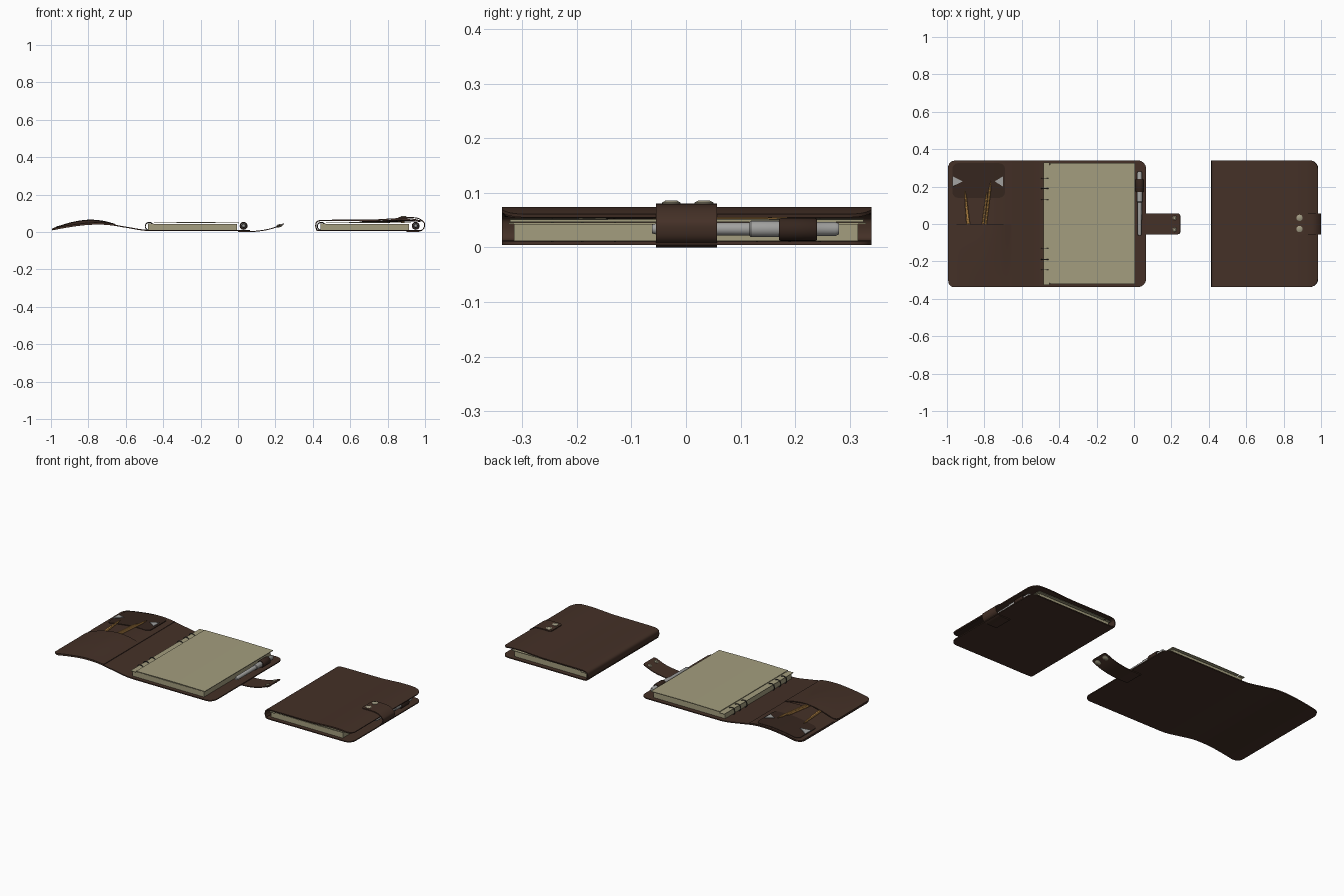
import bpy, bmesh, math
from mathutils import Vector

cube = bpy.data.objects.get("Cube")
if cube:
    bpy.data.objects.remove(cube, do_unlink=True)


def material(name, rgb):
    m = bpy.data.materials.new(name)
    m.use_nodes = True
    m.diffuse_color = (*rgb, 1)
    m.node_tree.nodes["Principled BSDF"].inputs["Base Color"].default_value = (*rgb, 1)
    return m


LEATHER = material("brown leather", (0.058, 0.030, 0.020))
DARK = material("dark leather", (0.036, 0.019, 0.013))
PAPER = material("cream paper", (0.37, 0.34, 0.21))
METAL = material("grey metal", (0.36, 0.36, 0.35))
RING = material("dark metal", (0.05, 0.045, 0.04))
SNAP = material("brass snap", (0.36, 0.33, 0.23))
WOOD = material("pencil yellow", (0.45, 0.23, 0.06))


def finish(name, bm, mat, thick=0):
    bmesh.ops.recalc_face_normals(bm, faces=bm.faces)
    mesh = bpy.data.meshes.new(name)
    bm.to_mesh(mesh)
    bm.free()
    mesh.materials.append(mat)
    ob = bpy.data.objects.new(name, mesh)
    bpy.context.collection.objects.link(ob)
    bpy.ops.object.select_all(action='DESELECT')
    ob.select_set(True)
    bpy.context.view_layer.objects.active = ob
    if thick:
        mod = ob.modifiers.new("thickness", 'SOLIDIFY')
        mod.thickness = thick
        mod.offset = 0
        bpy.ops.object.modifier_apply(modifier=mod.name)
    bpy.ops.object.shade_smooth_by_angle(angle=math.radians(35))
    return ob


def smooth_path(pts, n=10):
    """Catmull-Rom curve through (x, z) points."""
    p = [Vector(q) for q in pts]
    p = [2 * p[0] - p[1]] + p + [2 * p[-1] - p[-2]]
    out = []
    for a, b, c, d in zip(p, p[1:], p[2:], p[3:]):
        for i in range(n):
            t = i / n
            out.append(0.5 * (2 * b + (c - a) * t + (2 * a - 5 * b + 4 * c - d) * t * t
                              + (3 * b - a - 3 * c + d) * t ** 3))
    return out + [p[-2]]


def sheet(name, pts, y0, y1, thick, mat, r0=0, r1=0, lift=None, cols=10):
    """Sheet swept across y along a curved (x, z) path, with rounded end corners."""
    path = smooth_path(pts)
    s = [0]
    for a, b in zip(path, path[1:]):
        s.append(s[-1] + (b - a).length)
    total = s[-1]
    stops = set(s)
    for k in range(7):
        f = 1 - math.cos(k * math.pi / 12)
        stops |= {r0 * f, total - r1 * f}
    rows, last = [], -1
    bm = bmesh.new()
    for d in sorted(stops):
        if d - last < 0.0004:
            continue
        last = d
        i = min(max(j for j in range(len(s)) if s[j] <= d), len(s) - 2)
        x, z = path[i].lerp(path[i + 1], (d - s[i]) / (s[i + 1] - s[i]))
        inset = 0
        for r, e in ((r0, d), (r1, total - d)):
            if r and e < r:
                inset = r - math.sqrt(max(0, r * r - (r - e) ** 2))
        row = []
        for j in range(cols + 1):
            v = j / cols
            y = y0 + inset + (y1 - y0 - 2 * inset) * v
            row.append(bm.verts.new((x, y, z + (lift(d / total, v) if lift else 0))))
        rows.append(row)
    for a, b in zip(rows, rows[1:]):
        for j in range(cols):
            bm.faces.new((a[j], b[j], b[j + 1], a[j + 1]))
    return finish(name, bm, mat, thick)


def box(name, lo, hi, mat):
    bm = bmesh.new()
    bmesh.ops.create_cube(bm, size=1)
    for v in bm.verts:
        v.co = [l + (h - l) * (c + 0.5) for l, h, c in zip(lo, hi, v.co)]
    return finish(name, bm, mat)


def rod(name, start, end, profile, mat, sides=20):
    """Turned solid: profile holds (fraction along, radius)."""
    a, b = Vector(start), Vector(end)
    turn = (b - a).to_track_quat('Z', 'Y')
    bm = bmesh.new()
    rings = []
    for t, r in profile:
        rings.append([bm.verts.new(a.lerp(b, t) + turn @ Vector(
            (r * math.cos(k * math.tau / sides), r * math.sin(k * math.tau / sides), 0)))
            for k in range(sides)])
    for p, q in zip(rings, rings[1:]):
        for k in range(sides):
            bm.faces.new((p[k], p[k - 1], q[k - 1], q[k]))
    bm.faces.new(rings[0])
    bm.faces.new(rings[-1])
    return finish(name, bm, mat, 0)


def ring(name, x, y, z, radius, mat):
    bpy.ops.mesh.primitive_torus_add(location=(x, y, z), rotation=(math.pi / 2, 0, 0),
                                     major_radius=radius, minor_radius=0.0025,
                                     major_segments=20, minor_segments=6)
    ob = bpy.context.object
    ob.name = name
    ob.data.materials.append(mat)
    bpy.ops.object.shade_smooth_by_angle()


def snap(name, x, y, z, r, tilt=0):
    up = Vector((math.sin(tilt), 0, math.cos(tilt))) * 0.007
    rod(name, (x, y, z), Vector((x, y, z)) + up, [(0, r), (0.5, r), (1, r * 0.6)], SNAP, 16)


def filler(prefix, x):
    """Paper block, rings, pen and pen loop; x is the spine side."""
    box(prefix + "page_block", (x + 0.005, -0.315, 0.012), (x + 0.48, 0.315, 0.043), PAPER)
    sheet(prefix + "top_page", [(x + 0.035, 0.049), (x + 0.26, 0.051), (x + 0.49, 0.049)],
          -0.322, 0.325, 0.004, PAPER)
    box(prefix + "binding_strip", (x, -0.325, 0.043), (x + 0.033, 0.33, 0.046), PAPER)
    for y in (0.13, 0.19, 0.245):
        for side in (-1, 1):
            ring(prefix + "binder_ring", x + 0.01, y * side, 0.031, 0.021, RING)
    px = x + 0.515
    rod(prefix + "pen", (px, -0.062, 0.034), (px, 0.28, 0.034),
        [(0, 0.008), (0.03, 0.011), (0.52, 0.012), (0.53, 0.015), (0.87, 0.015),
         (0.88, 0.013), (0.98, 0.013), (1, 0.010)], METAL)
    rod(prefix + "pen_loop", (px, 0.17, 0.033), (px, 0.24, 0.033),
        [(0, 0.019), (0.05, 0.021), (0.95, 0.021), (1, 0.019)], DARK)


PENCIL = [(0, 0.006), (0.86, 0.006), (1, 0.001)]

# Open organiser: cover, flap pocket, card panel
flap = [(-0.995, 0.012), (-0.9, 0.029), (-0.8, 0.041), (-0.7, 0.041)]
cover = flap + [(-0.6, 0.026), (-0.5, 0.010), (-0.4, 0.008), (-0.2, 0.008), (0.065, 0.008)]
sheet("open_cover", cover, -0.337, 0.34, 0.006, LEATHER, 0.045, 0.045)


def cover_z(x):
    path = smooth_path(cover)
    for a, b in zip(path, path[1:]):
        if a.x <= x <= b.x:
            return a.y + (b.y - a.y) * (x - a.x) / (b.x - a.x)
    return path[0].y


inner = [(x, cover_z(x) + 0.005) for x in (-0.992, -0.9, -0.8, -0.72, -0.655)]
sheet("open_pocket", inner, -0.337, 0.0, 0.005, LEATHER, 0.03, 0,
      lambda u, v: 0.018 * math.sin(math.pi * u) * math.sin(v * math.pi / 2))
sheet("open_pocket_lining", inner, 0.0, 0.337, 0.003, LEATHER, 0.03, 0)
card = [(x, cover_z(x) + 0.008) for x in (-0.97, -0.9, -0.8, -0.69)]
sheet("card_panel", card, 0.14, 0.325, 0.004, DARK, 0.03, 0.03)

# Metal corner triangles
for x, d in ((-0.97, 0.055), (-0.70, -0.045)):
    bm = bmesh.new()
    corners = [(x, 0.255), (x, 0.2), (x + d, 0.228)]
    bm.faces.new([bm.verts.new((a, b, cover_z(a) + 0.013)) for a, b in corners])
    finish("corner_triangle", bm, METAL, 0.003)

# Pencils in the open pocket
for x0, x1, y1 in ((-0.875, -0.905, 0.18), (-0.885, -0.90, 0.13),
                   (-0.80, -0.765, 0.23), (-0.815, -0.785, 0.17)):
    rod("pencil", (x0, -0.06, cover_z(x0) + 0.013), (x1, y1, cover_z(x1) + 0.017),
        PENCIL, WOOD, 6)

# Open strap with snaps on both sides
sheet("open_strap", [(0.0, 0.003), (0.07, 0.003), (0.12, 0.007), (0.18, 0.019), (0.247, 0.045)],
      -0.055, 0.057, 0.005, LEATHER, 0, 0.015)
for y in (-0.03, 0.032):
    snap("open_snap_inside", 0.218, y, 0.034, 0.012, -0.35)
    snap("open_snap_outside", 0.222, y, 0.033, 0.017, math.pi - 0.35)

filler("open_", -0.485)

# Closed organiser: one cover folded round the spine
sheet("closed_cover",
      [(0.985, 0.008), (0.8, 0.008), (0.6, 0.008), (0.44, 0.008), (0.42, 0.018),
       (0.416, 0.038), (0.424, 0.056), (0.46, 0.062), (0.6, 0.063), (0.72, 0.064),
       (0.85, 0.071), (0.93, 0.069), (0.982, 0.058)],
      -0.337, 0.34, 0.006, LEATHER, 0.045, 0.045)
sheet("closed_pocket", [(0.65, 0.058), (0.75, 0.060), (0.85, 0.065), (0.93, 0.063), (0.972, 0.056)],
      -0.332, 0.0, 0.004, DARK, 0, 0.03,
      lambda u, v: -0.009 * math.sin(math.pi * u) * math.sin(v * math.pi / 2))
for x0, x1, y1 in ((0.86, 0.89, 0.17), (0.80, 0.765, 0.2)):
    rod("closed_pencil", (x0, -0.06, 0.058), (x1, y1, 0.057), PENCIL, WOOD, 6)
filler("closed_", 0.435)

# Closed strap wrapped round the fore edge
sheet("closed_strap",
      [(0.857, 0.077), (0.92, 0.078), (0.965, 0.072), (0.993, 0.052), (0.997, 0.034),
       (0.988, 0.014), (0.96, 0.003), (0.90, 0.003)],
      -0.055, 0.057, 0.005, LEATHER, 0.015, 0)
for y in (-0.027, 0.033):
    snap("closed_snap", 0.885, y, 0.079, 0.017)
